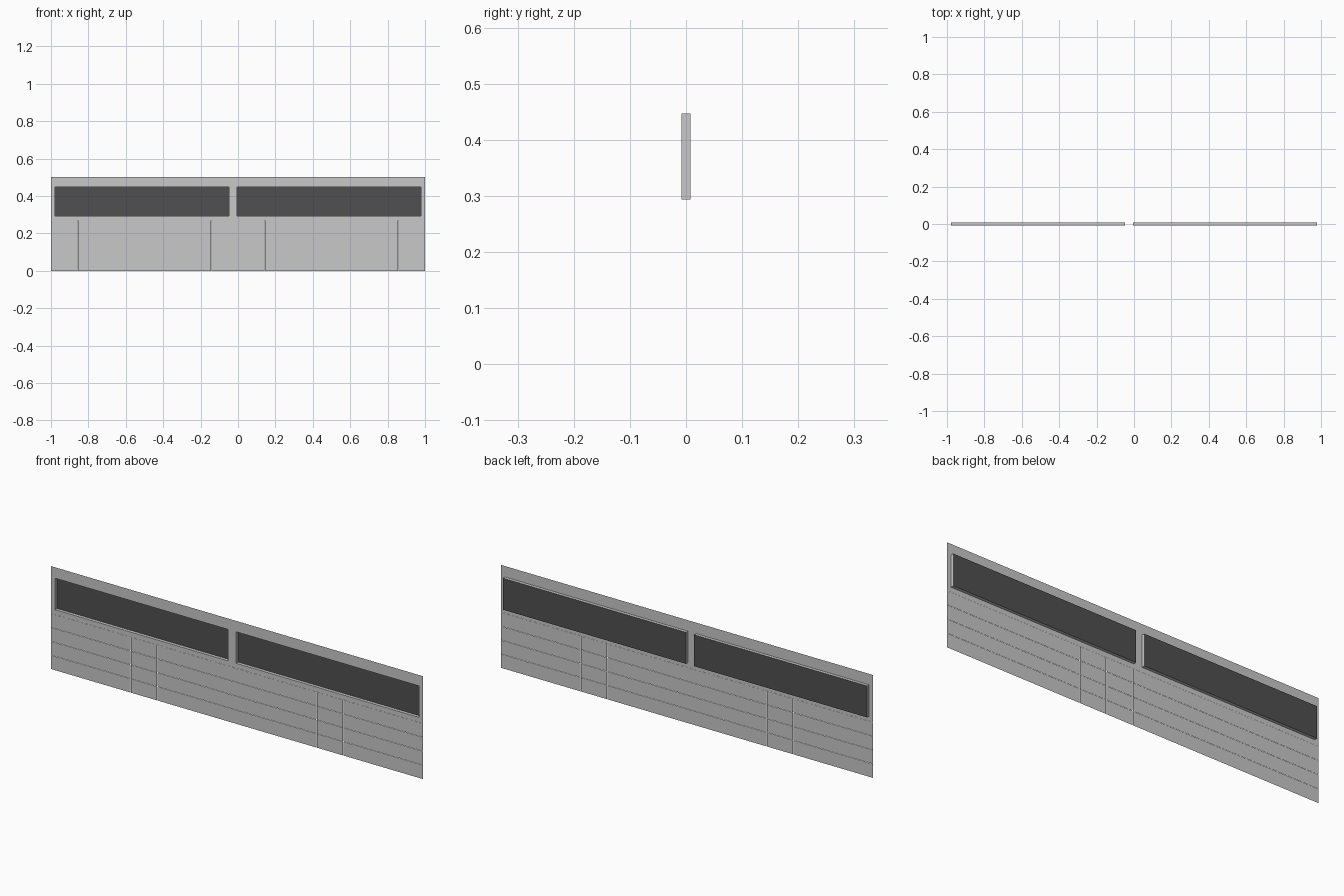
import bpy, bmesh

if "Cube" in bpy.data.objects:
    bpy.data.objects.remove(bpy.data.objects["Cube"])

def mat(name, v):
    m = bpy.data.materials.new(name)
    m.diffuse_color = (v, v, v, 1)
    m.use_nodes = True
    m.node_tree.nodes["Principled BSDF"].inputs["Base Color"].default_value = m.diffuse_color
    return m

LIGHT, DARK = mat("light grey wall", 0.58), mat("dark glass", 0.08)
FRONT, BACK = -0.0077, 0.0077
Z0, Z1 = 0.294, 0.447                       # window sill and head
WINDOWS = [(-0.979, -0.049), (-0.005, 0.979)]

def finish(bm, name, m):
    me = bpy.data.meshes.new(name)
    bm.to_mesh(me)
    bm.free()
    me.materials.append(m)
    ob = bpy.data.objects.new(name, me)
    bpy.context.collection.objects.link(ob)
    return ob

def quad(bm, pts):
    return bm.faces.new([bm.verts.new(p) for p in pts])

def upright(bm, x0, x1, z0, z1, y):
    return quad(bm, [(x0, y, z0), (x1, y, z0), (x1, y, z1), (x0, y, z1)])

# upper wall sheet: a grid with the two window openings left out
bm = bmesh.new()
xs = [-1] + [x for w in WINDOWS for x in w] + [1]
zs = [0.27, Z0, Z1, 0.5]
for i in range(5):
    for j in range(3):
        if not (j == 1 and i in (1, 3)):
            upright(bm, xs[i], xs[i + 1], zs[j], zs[j + 1], FRONT)
bmesh.ops.remove_doubles(bm, verts=bm.verts, dist=1e-5)
finish(bm, "upper_wall", LIGHT)

# lower wall: rows of thin tiles with hairline joints
bm = bmesh.new()
COLS, ROWS, GAP = 14, 4, 0.0004
w, h = 2 / COLS, 0.27 / ROWS
for i in range(COLS):
    for j in range(ROWS):
        x0 = -1 + i * w + (GAP if i else 0)
        x1 = -1 + (i + 1) * w - (GAP if i < COLS - 1 else 0)
        z0 = j * h + (GAP if j else 0)
        upright(bm, x0, x1, z0, (j + 1) * h - GAP, FRONT)
solid = bmesh.ops.solidify(bm, geom=bm.faces[:], thickness=0.0006)
bmesh.ops.recalc_face_normals(bm, faces=bm.faces)
finish(bm, "lower_wall_tiles", LIGHT)

# windows: reveal running back from the wall, closed by dark glass
for n, (x0, x1) in enumerate(WINDOWS, 1):
    bm = bmesh.new()
    ring = [(x0, Z0), (x1, Z0), (x1, Z1), (x0, Z1)]
    for k in range(4):
        (ax, az), (bx, bz) = ring[k], ring[(k + 1) % 4]
        quad(bm, [(ax, FRONT, az), (bx, FRONT, bz), (bx, BACK, bz), (ax, BACK, az)])
    finish(bm, f"window_reveal_{n}", LIGHT)
    bm = bmesh.new()
    upright(bm, x0, x1, Z0, Z1, BACK)
    finish(bm, f"window_glass_{n}", DARK)
